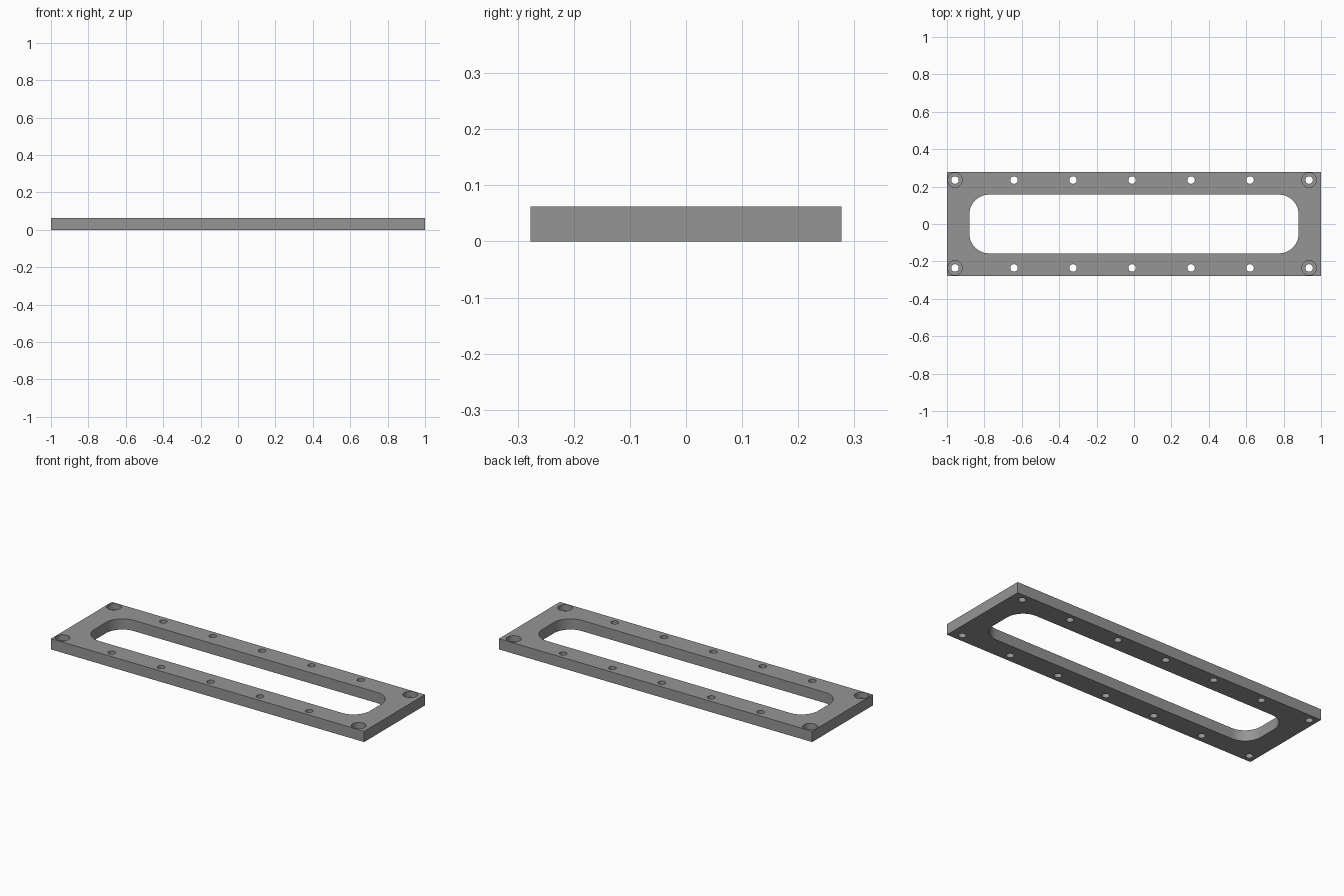
import bpy, bmesh, math

if "Cube" in bpy.data.objects:
    bpy.data.objects.remove(bpy.data.objects["Cube"])

LENGTH, WIDTH, THICK = 2.0, 0.555, 0.062
WIN_X, WIN_Y, WIN_R = 0.88, 0.157, 0.105
HOLE_R, BORE_R, BORE_DEPTH = 0.02, 0.039, 0.034
HOLE_Y = 0.235
HOLE_XS = [-0.957 + i * 0.3155 for i in range(7)]

grey = bpy.data.materials.new("machined grey")
grey.diffuse_color = (0.3, 0.3, 0.3, 1)
grey.use_nodes = True
grey.node_tree.nodes["Principled BSDF"].inputs["Base Color"].default_value = grey.diffuse_color


def circle(cx, cy, r, n=32):
    return [(cx + r * math.cos(2 * math.pi * i / n),
             cy + r * math.sin(2 * math.pi * i / n)) for i in range(n)]


def rounded_rect(hx, hy, r, n=12):
    pts = []
    for k, (sx, sy) in enumerate([(1, 1), (-1, 1), (-1, -1), (1, -1)]):
        for i in range(n + 1):
            a = math.pi / 2 * (k + i / n)
            pts.append((sx * (hx - r) + r * math.cos(a), sy * (hy - r) + r * math.sin(a)))
    return pts


def prisms(name, outlines, z0, z1):
    """One object made of vertical prisms, one per outline."""
    bm = bmesh.new()
    for pts in outlines:
        low = [bm.verts.new((x, y, z0)) for x, y in pts]
        top = [bm.verts.new((x, y, z1)) for x, y in pts]
        bm.faces.new(low[::-1])
        bm.faces.new(top)
        for i in range(len(pts)):
            j = (i + 1) % len(pts)
            bm.faces.new((low[i], low[j], top[j], top[i]))
    mesh = bpy.data.meshes.new(name)
    bm.to_mesh(mesh)
    bm.free()
    mesh.materials.append(grey)
    obj = bpy.data.objects.new(name, mesh)
    bpy.context.collection.objects.link(obj)
    return obj


# Flat rectangular plate
hx, hy = LENGTH / 2, WIDTH / 2
plate = prisms("frame_plate", [[(-hx, -hy), (hx, -hy), (hx, hy), (-hx, hy)]], 0, THICK)

# Central window, through holes and corner counterbores
through = [circle(x, y, HOLE_R) for x in HOLE_XS for y in (-HOLE_Y, HOLE_Y)]
bores = [circle(x, y, BORE_R, 40) for x in (HOLE_XS[0], HOLE_XS[-1]) for y in (-HOLE_Y, HOLE_Y)]
cutters = [
    prisms("window_cutter", [rounded_rect(WIN_X, WIN_Y, WIN_R)], -0.1, 0.2),
    prisms("hole_cutter", through, -0.1, 0.2),
    prisms("counterbore_cutter", bores, THICK - BORE_DEPTH, 0.2),
]
bpy.context.view_layer.objects.active = plate
plate.select_set(True)
for cutter in cutters:
    mod = plate.modifiers.new(cutter.name, 'BOOLEAN')
    mod.operation = 'DIFFERENCE'
    mod.solver = 'EXACT'
    mod.object = cutter
    bpy.ops.object.modifier_apply(modifier=mod.name)
    bpy.data.objects.remove(cutter)

# Smooth round walls, sharp rims
bpy.ops.object.shade_smooth_by_angle(angle=math.radians(30))
